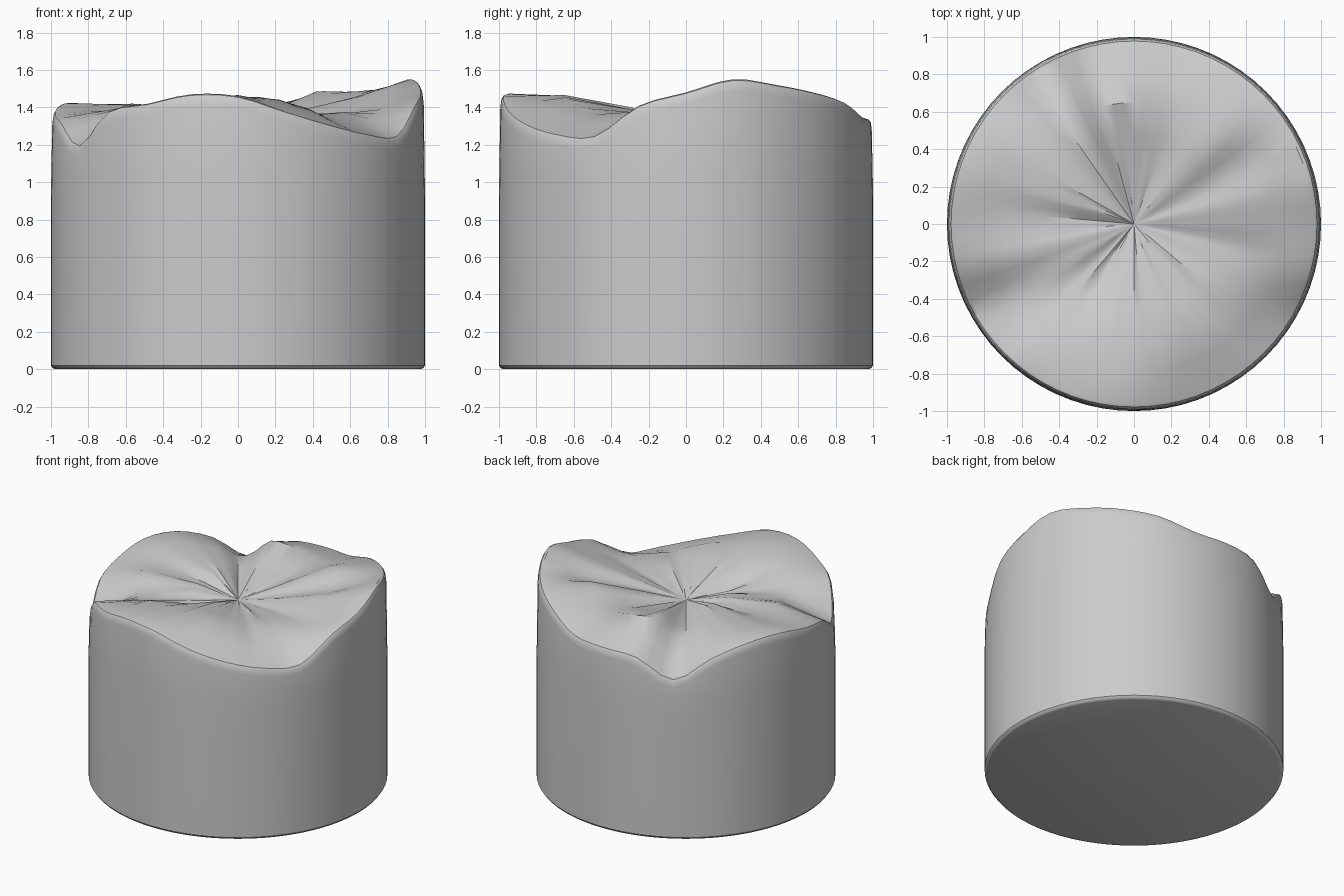
import bpy, bmesh, math, random

cube = bpy.data.objects.get("Cube")
if cube:
    bpy.data.objects.remove(cube, do_unlink=True)
random.seed(4)

SEGMENTS = 72
CENTRE = 1.31
# Heights every 15 degrees: inner folds, middle folds, rim
INNER = [1.37, 1.38, 1.36, 1.39, 1.37, 1.35, 1.36, 1.38, 1.32, 1.36, 1.40, 1.38,
         1.35, 1.37, 1.37, 1.34, 1.33, 1.38, 1.39, 1.39, 1.37, 1.36, 1.36, 1.34]
MIDDLE = [1.43, 1.46, 1.42, 1.49, 1.45, 1.42, 1.45, 1.46, 1.33, 1.39, 1.42, 1.40,
          1.38, 1.39, 1.34, 1.36, 1.44, 1.46, 1.46, 1.45, 1.41, 1.36, 1.38, 1.37]
RIM = [1.48, 1.55, 1.52, 1.48, 1.43, 1.35, 1.34, 1.32, 1.18, 1.33, 1.41, 1.42,
       1.37, 1.32, 1.20, 1.38, 1.42, 1.47, 1.46, 1.38, 1.31, 1.26, 1.25, 1.41]


def around(table, turn):
    """Smoothly interpolate a closed table; turn runs from 0 to 1."""
    f = turn * len(table)
    i = int(f)
    t = f - i
    a, b, c, d = (table[(i + k) % len(table)] for k in (-1, 0, 1, 2))
    return b + 0.5 * t * (c - a + t * (2*a - 5*b + 4*c - d + t * (3*(b - c) + d - a)))


def top_height(r, turn, fold):
    """Height of the crumpled top at a radius and direction."""
    knots = [(0, CENTRE), (0.3, around(INNER, turn) + fold),
             (0.65, around(MIDDLE, turn) + fold * 0.5), (0.96, around(RIM, turn))]
    for (r0, z0), (r1, z1) in zip(knots, knots[1:]):
        if r <= r1:
            return z0 + (z1 - z0) * (r - r0) / (r1 - r0)
    return knots[-1][1]


bm = bmesh.new()
folds = [random.uniform(-0.012, 0.012) for _ in range(SEGMENTS)]


def ring(radius, height):
    verts = []
    for i in range(SEGMENTS):
        a = math.tau * i / SEGMENTS
        verts.append(bm.verts.new((radius * math.cos(a), radius * math.sin(a), height(i))))
    return verts


def top_ring(r, drop=0):
    return ring(r, lambda i: top_height(r, i / SEGMENTS, folds[i]) - drop)


# Rings from the crumpled top, over the soft rim, down the wall to the base
rings = [top_ring(r) for r in (0.12, 0.3, 0.47, 0.65, 0.8, 0.96)]
rings += [top_ring(0.978, 0.006), top_ring(0.988, 0.022), top_ring(0.993, 0.06)]
rings += [ring(r, lambda i, z=z: z) for r, z in ((0.998, 1.06), (1, 0.9), (1, 0.02), (0.99, 0.006), (0.975, 0))]
for upper, lower in zip(rings, rings[1:]):
    for i in range(SEGMENTS):
        j = (i + 1) % SEGMENTS
        bm.faces.new((upper[i], lower[i], lower[j], upper[j]))

# Pinched centre and flat base
centre = bm.verts.new((0, 0, CENTRE))
for i in range(SEGMENTS):
    bm.faces.new((centre, rings[0][i], rings[0][(i + 1) % SEGMENTS]))
bm.faces.new(rings[-1][::-1])
bmesh.ops.recalc_face_normals(bm, faces=bm.faces)

mesh = bpy.data.meshes.new("crumpled_drum")
bm.to_mesh(mesh)
bm.free()
drum = bpy.data.objects.new("crumpled_drum", mesh)
bpy.context.collection.objects.link(drum)

# Plain grey material
grey = bpy.data.materials.new("plain_grey")
grey.use_nodes = True
colour = (0.6, 0.6, 0.6, 1)
grey.diffuse_color = colour
grey.node_tree.nodes["Principled BSDF"].inputs["Base Color"].default_value = colour
mesh.materials.append(grey)

# Smooth shading with sharp creases kept
bpy.context.view_layer.objects.active = drum
drum.select_set(True)
bpy.ops.object.shade_smooth_by_angle(angle=math.radians(35))
